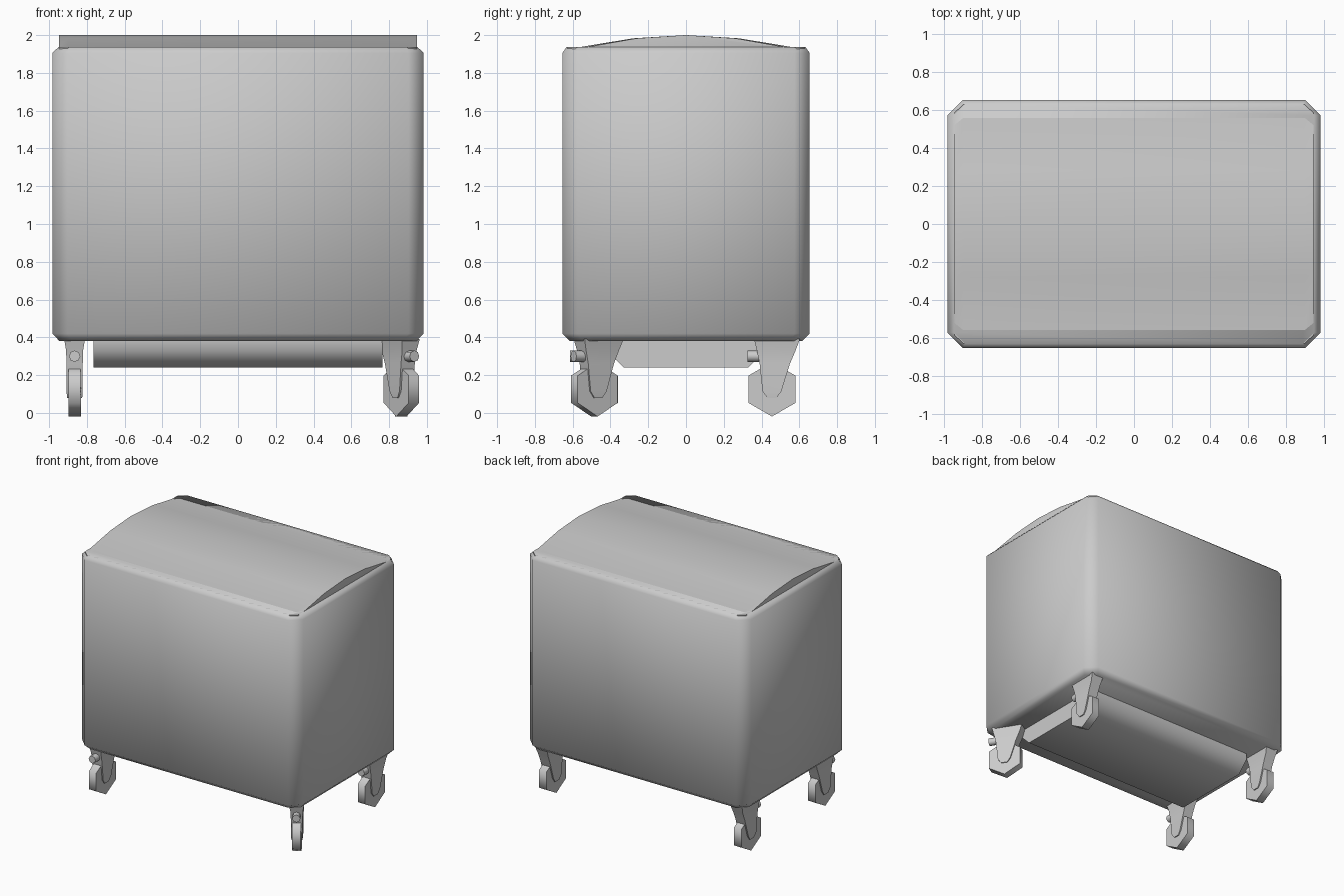
import bpy, bmesh
from math import radians, pi
from mathutils import Matrix

old = bpy.data.objects.get("Cube")
if old:
    bpy.data.objects.remove(old, do_unlink=True)

GREY = (0.6, 0.6, 0.6, 1)
grey = bpy.data.materials.new("light_grey")
grey.use_nodes = True
grey.diffuse_color = GREY
grey.node_tree.nodes["Principled BSDF"].inputs["Base Color"].default_value = GREY


def finish(name, bm, angle=180, matrix=None):
    """Turn a bmesh into a smooth-shaded grey object."""
    bmesh.ops.recalc_face_normals(bm, faces=bm.faces)
    mesh = bpy.data.meshes.new(name)
    bm.to_mesh(mesh)
    bm.free()
    mesh.materials.append(grey)
    obj = bpy.data.objects.new(name, mesh)
    bpy.context.collection.objects.link(obj)
    if matrix:
        obj.matrix_world = matrix
    bpy.ops.object.select_all(action='DESELECT')
    obj.select_set(True)
    bpy.context.view_layer.objects.active = obj
    bpy.ops.object.shade_smooth_by_angle(angle=radians(angle))
    return obj


def loft(bm, rings):
    """Skin a list of equal rings and cap both ends."""
    loops = [[bm.verts.new(p) for p in ring] for ring in rings]
    for a, b in zip(loops, loops[1:]):
        for i in range(len(a)):
            j = (i + 1) % len(a)
            bm.faces.new((a[i], a[j], b[j], b[i]))
    bm.faces.new(loops[0])
    bm.faces.new(loops[-1])


def octagon(x, y, c, z):
    """Rectangle with cut corners at height z."""
    return [(x, c - y, z), (x, y - c, z), (x - c, y, z), (c - x, y, z),
            (-x, y - c, z), (-x, c - y, z), (c - x, -y, z), (x - c, -y, z)]


# Bin body with cut corners and a bevelled top and bottom
bm = bmesh.new()
loft(bm, [octagon(0.945, 0.615, 0.07, 0.38), octagon(0.983, 0.655, 0.08, 0.42),
          octagon(0.983, 0.655, 0.08, 1.905), octagon(0.95, 0.632, 0.06, 1.937)])
finish("bin_body", bm, 80)

# Arched lid, a profile run from end to end
arch = [(-0.63, 1.92), (-0.63, 1.937), (-0.56, 1.937), (-0.28, 1.983), (0, 2.0),
        (0.28, 1.983), (0.56, 1.937), (0.63, 1.937), (0.63, 1.92)]
bm = bmesh.new()
loft(bm, [[(x, y * w, z) for y, z in arch]
          for x, w in ((-0.948, 0.93), (-0.9, 1), (0.9, 1), (0.948, 0.93))])
finish("arched_lid", bm, 60)

# Shallow tray under the body
tray = [(-0.42, 0.4), (-0.42, 0.33), (-0.33, 0.24), (0.33, 0.24), (0.42, 0.33), (0.42, 0.4)]
bm = bmesh.new()
loft(bm, [[(x, y, z) for y, z in tray] for x in (-0.765, 0.765)])
finish("under_tray", bm, 50)


def caster(name, x, y, turn):
    """Swivel wheel whose brake stub points to the front before turning."""
    place = Matrix.Translation((x, y, 0)) @ Matrix.Rotation(radians(turn), 4, 'Z')

    # Six-sided wheel
    bm = bmesh.new()
    spin = Matrix.Rotation(pi / 2, 4, 'Y') @ Matrix.Rotation(pi / 2, 4, 'Z')
    bmesh.ops.create_cone(bm, cap_ends=True, segments=6, radius1=0.144, radius2=0.144, depth=0.065,
                          matrix=Matrix.Translation((0, 0, 0.125)) @ spin)
    finish(name + "_wheel", bm, 70, place)

    # Tapered fork, flaring out under the body
    bm = bmesh.new()
    rows = [(0.08, -0.025, 0.025, 0.04), (0.115, -0.05, 0.05, 0.043), (0.26, -0.065, 0.095, 0.043),
            (0.33, -0.08, 0.125, 0.045), (0.39, -0.095, 0.148, 0.055)]
    loft(bm, [[(-w, a, z), (w, a, z), (w, b, z), (-w, b, z)] for z, a, b, w in rows])
    finish(name + "_fork", bm, 50, place)

    # Brake stub
    bm = bmesh.new()
    bmesh.ops.create_cone(bm, cap_ends=True, segments=8, radius1=0.03, radius2=0.03, depth=0.12,
                          matrix=Matrix.Translation((0, -0.07, 0.3)) @ Matrix.Rotation(pi / 2, 4, 'X'))
    finish(name + "_brake", bm, 60, place)


caster("front_left_caster", 0.865, -0.485, 32)
caster("front_right_caster", -0.865, -0.485, 0)
caster("back_left_caster", 0.865, 0.455, 0)
caster("back_right_caster", -0.865, 0.455, 0)
